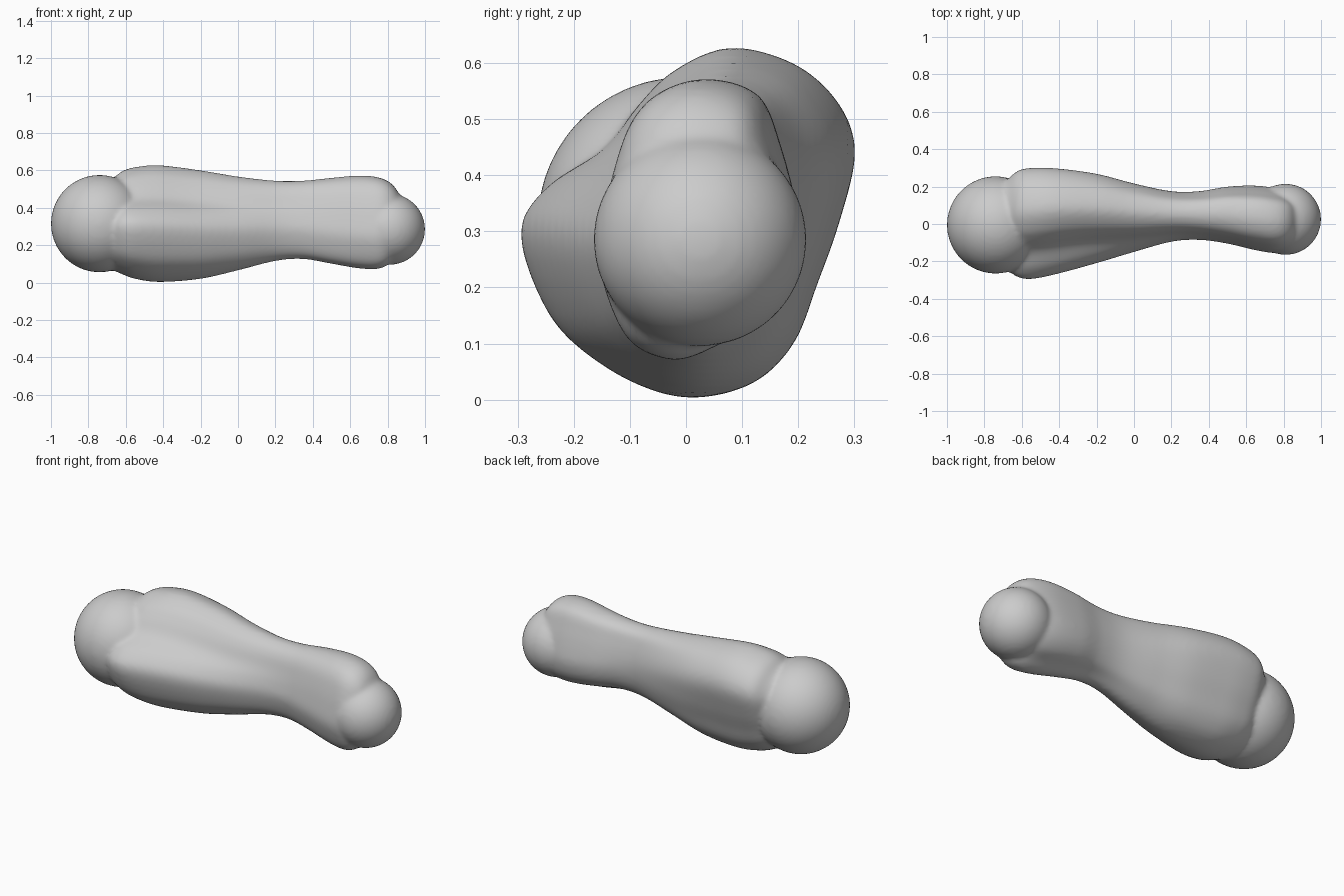
import bpy
import bmesh
from mathutils import Matrix, Vector

cube = bpy.data.objects.get("Cube")
if cube:
    bpy.data.objects.remove(cube, do_unlink=True)


def smooth_curve(points, steps, closed=False):
    """Pass a smooth curve through points of any dimension."""
    count = len(points)
    result = []
    for i in range(count if closed else count - 1):
        near = []
        for k in range(i - 1, i + 3):
            near.append(points[k % count if closed else min(max(k, 0), count - 1)])
        for s in range(steps):
            t = s / steps
            result.append([
                b + t * (c - a + t * (2 * a - 5 * b + 4 * c - d
                                      + t * (3 * (b - c) + d - a))) / 2
                for a, b, c, d in zip(*near)])
    if not closed:
        result.append(list(points[-1]))
    return result


def unit_profile(points):
    """Smooth a closed outline and scale it to the unit square."""
    curve = smooth_curve(points, 4, closed=True)
    low = [min(axis) for axis in zip(*curve)]
    high = [max(axis) for axis in zip(*curve)]
    return [[(v - a) / (b - a) for v, a, b in zip(p, low, high)] for p in curve]


# Cross-sections (y, z in hundredths) of the thick end and the thin end
thick_profile = unit_profile([
    (2, 0), (12, 3), (19, 10), (23, 20), (27, 31), (30, 44), (27, 53), (19, 60),
    (7, 63), (-3, 59), (-9, 53), (-15, 45), (-25, 38), (-30, 29), (-25, 14),
    (-17, 6), (-7, 1)])
thin_profile = unit_profile([
    (0, 6), (7, 9), (14, 12), (19, 18), (21, 26), (20, 34), (17, 45), (13, 54),
    (4, 57), (-4, 55), (-9, 50), (-12, 42), (-14, 33), (-15, 24), (-13, 16),
    (-10, 10), (-6, 7)])

# Shaft stations: x, back and front limits, lower and upper limits
stations = smooth_curve([
    (-.72, -.2, .2, .12, .52),
    (-.67, -.25, .245, .07, .555),
    (-.62, -.285, .285, .045, .595),
    (-.55, -.295, .3, .02, .617),
    (-.42, -.27, .298, .003, .627),
    (-.2, -.21, .27, .02, .6),
    (0, -.15, .22, .065, .567),
    (.2, -.095, .178, .115, .545),
    (.35, -.085, .177, .125, .545),
    (.5, -.105, .2, .1, .56),
    (.65, -.14, .205, .075, .572),
    (.76, -.155, .19, .075, .56),
    (.83, -.13, .16, .12, .52),
    (.88, -.08, .11, .2, .44)], 6)

bm = bmesh.new()

# Shaft lofted through the stations
rings = []
for x, y_low, y_high, z_low, z_high in stations:
    blend = min(max((x + .4) / 1.0, 0), 1)
    blend = blend * blend * (3 - 2 * blend)
    ring = []
    for thick, thin in zip(thick_profile, thin_profile):
        u, v = (a + (b - a) * blend for a, b in zip(thick, thin))
        ring.append(bm.verts.new((x, y_low + u * (y_high - y_low),
                                  z_low + v * (z_high - z_low))))
    rings.append(ring)
for ring, following in zip(rings, rings[1:]):
    for i in range(len(ring)):
        j = (i + 1) % len(ring)
        bm.faces.new((ring[i], ring[j], following[j], following[i]))
bm.faces.new(rings[0][::-1])
bm.faces.new(rings[-1])

# Ball joints at both ends
for centre, radius in (((-.74, -.005, .315), .26), ((.81, .025, .285), .19)):
    bmesh.ops.create_uvsphere(bm, u_segments=64, v_segments=32, radius=radius,
                              matrix=Matrix.Translation(Vector(centre)))

bmesh.ops.recalc_face_normals(bm, faces=bm.faces[:])
for face in bm.faces:
    face.smooth = True
mesh = bpy.data.meshes.new("limb_segment")
bm.to_mesh(mesh)
bm.free()
limb = bpy.data.objects.new("limb_segment", mesh)
bpy.context.collection.objects.link(limb)

# Plain grey material
grey = bpy.data.materials.new("light_grey")
grey.use_nodes = True
colour = (.6, .6, .6, 1)
grey.diffuse_color = colour
for node in grey.node_tree.nodes:
    if node.type == 'BSDF_PRINCIPLED':
        node.inputs["Base Color"].default_value = colour
mesh.materials.append(grey)

# Fuse the shaft and joints, then soften the seams
fuse = limb.modifiers.new("fuse", 'REMESH')
fuse.mode = 'VOXEL'
fuse.voxel_size = .012
fuse.use_smooth_shade = True
soften = limb.modifiers.new("soften", 'SMOOTH')
soften.factor = .5
soften.iterations = 8
